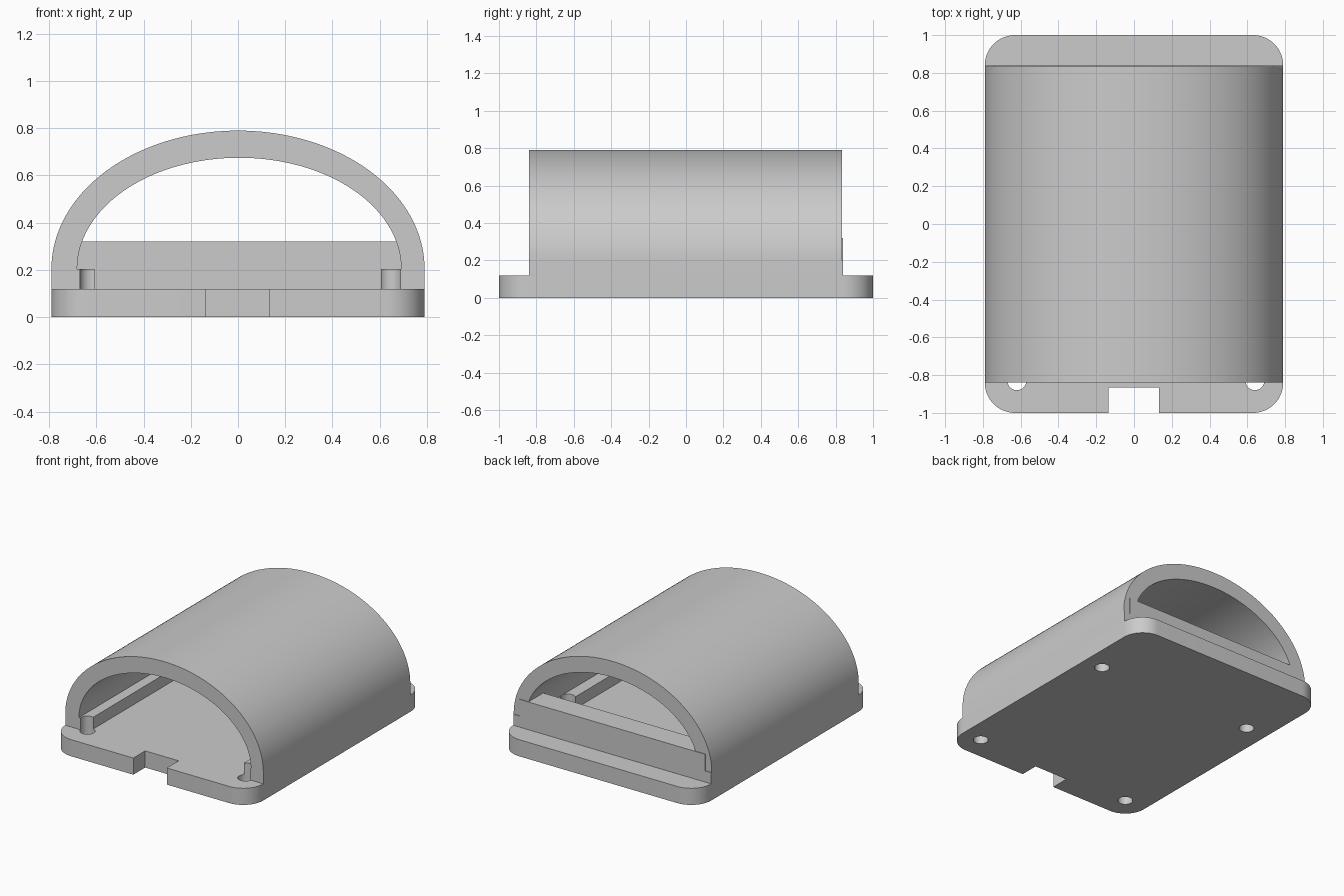
import bpy
import bmesh
from math import sin, cos, pi, radians

cube = bpy.data.objects.get("Cube")
if cube:
    bpy.data.objects.remove(cube, do_unlink=True)

grey = bpy.data.materials.new("light grey plastic")
grey.use_nodes = True
COLOUR = (0.6, 0.6, 0.6, 1)
grey.diffuse_color = COLOUR
grey.node_tree.nodes["Principled BSDF"].inputs["Base Color"].default_value = COLOUR


def prism(name, outline, low, high, axis):
    """Extrude an outline along z (points are x, y) or along y (points are x, z)."""
    bm = bmesh.new()
    if axis == "z":
        verts = [bm.verts.new((a, b, low)) for a, b in outline]
        move = (0, 0, high - low)
    else:
        verts = [bm.verts.new((a, low, b)) for a, b in outline]
        move = (0, high - low, 0)
    face = bm.faces.new(verts)
    result = bmesh.ops.extrude_face_region(bm, geom=[face])
    moved = [g for g in result["geom"] if isinstance(g, bmesh.types.BMVert)]
    bmesh.ops.translate(bm, verts=moved, vec=move)
    bmesh.ops.recalc_face_normals(bm, faces=bm.faces)
    mesh = bpy.data.meshes.new(name)
    bm.to_mesh(mesh)
    bm.free()
    mesh.materials.append(grey)
    obj = bpy.data.objects.new(name, mesh)
    bpy.context.collection.objects.link(obj)
    return obj


def arc(cx, cy, rx, ry, start, end, steps):
    angles = [radians(start + (end - start) * i / steps) for i in range(steps + 1)]
    return [(cx + rx * cos(a), cy + ry * sin(a)) for a in angles]


def activate(obj):
    bpy.ops.object.select_all(action="DESELECT")
    obj.select_set(True)
    bpy.context.view_layer.objects.active = obj


def cut(obj, cutters):
    activate(obj)
    for cutter in cutters:
        mod = obj.modifiers.new("cut", "BOOLEAN")
        mod.operation = "DIFFERENCE"
        mod.solver = "EXACT"
        mod.object = cutter
        bpy.ops.object.modifier_apply(modifier=mod.name)


W, L, BASE, SPRING, R = 0.79, 1.0, 0.12, 0.205, 0.16

# Base plate: rounded corners and a cable notch in the front edge
outline = []
for sx, sy, start in ((1, 1, 0), (-1, 1, 90), (-1, -1, 180), (1, -1, 270)):
    outline += arc(sx * (W - R), sy * (L - R), R, R, start, start + 90, 16)
NL, NR, ND = -0.135, 0.132, -0.865
at = 3 * 17
outline[at:at] = [(NL, -L), (NL, ND), (NR, ND), (NR, -L)]
plate = prism("base_plate", outline, 0, BASE, "z")

# Arched cover with a low ledge along each inner side
profile = [(W, BASE)] + arc(0, SPRING, W, 0.585, 0, 180, 80) + [(-W, BASE)]
profile += [(-0.607, BASE), (-0.607, SPRING)]
profile += arc(0.005, SPRING, 0.686, 0.47, 180, 0, 80)
profile += [(0.605, SPRING), (0.605, BASE)]
cover = prism("arched_cover", profile, -0.84, 0.835, "y")

# Low wall closing the bottom of the back opening
half = [(0.789, BASE), (0.789, 0.2), (0.74, 0.2), (0.74, 0.32)]
wall = prism("back_wall", half + [(-x, z) for x, z in reversed(half)], 0.67, 0.84, "y")

# Four screw holes through the plate and the ledges
cutters = []
for x in (-0.62, 0.64):
    for y in (-0.83, 0.43):
        hole = prism("hole_cutter", arc(x, y, 0.05, 0.05, 0, 348.75, 31),
                     -0.1, SPRING + 0.003, "z")
        hole.hide_render = True
        hole.hide_viewport = False
        cutters.append(hole)
cut(plate, cutters)
cut(cover, cutters)
for hole in cutters:
    bpy.data.objects.remove(hole, do_unlink=True)

for obj in (plate, cover, wall):
    activate(obj)
    bpy.ops.object.shade_smooth_by_angle(angle=radians(30))
